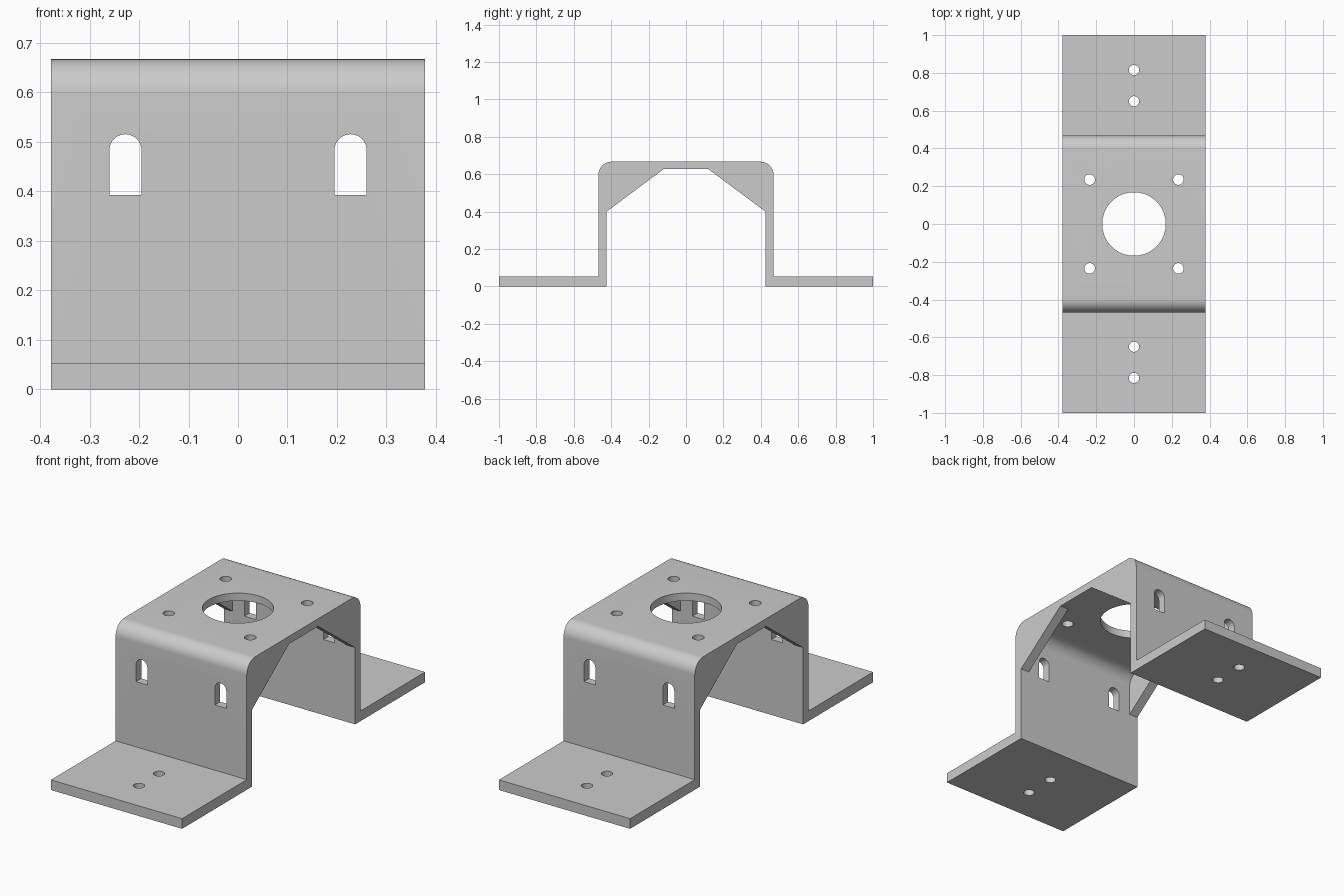
import bpy, bmesh
from math import sin, cos, pi

cube = bpy.data.objects.get("Cube")
if cube:
    bpy.data.objects.remove(cube, do_unlink=True)

HALF_W, TOP, FLANGE = 0.378, 0.667, 0.053
OUT, INN, CEIL = 0.468, 0.425, 0.627
RIB = 0.05

metal = bpy.data.materials.new("grey metal")
metal.use_nodes = True
grey = (0.6, 0.6, 0.6, 1)
metal.diffuse_color = grey
metal.node_tree.nodes["Principled BSDF"].inputs["Base Color"].default_value = grey


def prism(name, points, axis, start, end):
    """Extrude a 2D outline along an axis; the other two axes hold the outline."""
    bm = bmesh.new()
    def place(p):
        return {"x": (start, *p), "y": (p[0], start, p[1]), "z": (*p, start)}[axis]
    face = bm.faces.new([bm.verts.new(place(p)) for p in points])
    ext = bmesh.ops.extrude_face_region(bm, geom=[face])
    shift = [end - start if a == axis else 0 for a in "xyz"]
    bmesh.ops.translate(bm, vec=shift, verts=[v for v in ext["geom"] if isinstance(v, bmesh.types.BMVert)])
    bmesh.ops.recalc_face_normals(bm, faces=bm.faces)
    mesh = bpy.data.meshes.new(name)
    bm.to_mesh(mesh)
    bm.free()
    mesh.materials.append(metal)
    obj = bpy.data.objects.new(name, mesh)
    bpy.context.collection.objects.link(obj)
    return obj


def arc(cx, cy, r, a0, a1, n):
    return [(cx + r * cos(a0 + (a1 - a0) * i / n), cy + r * sin(a0 + (a1 - a0) * i / n)) for i in range(n + 1)]


def mirrored(half):
    """Complete a +y half outline with its mirror image."""
    return half + [(-y, z) for y, z in reversed(half)]


def circle(x, y, r, n=32):
    return arc(x, y, r, 0, 2 * pi, n)[:-1]


# Bent plate, solid below the bridge
R_OUT, R_IN = 0.07, 0.07
bracket = prism("bracket", mirrored(
    [(1, 0), (1, FLANGE), (OUT, FLANGE)] + arc(OUT - R_OUT, TOP - R_OUT, R_OUT, 0, pi / 2, 12)),
    "x", -HALF_W, HALF_W)

# Space under the bridge: sloped between the end ribs, rounded in the middle
cutters = [
    prism("rib_opening_cutter", mirrored([(INN, -0.1), (INN, 0.4), (0.12, CEIL)]), "x", -0.5, 0.5),
    prism("bend_opening_cutter", mirrored(
        [(INN, -0.05)] + arc(INN - R_IN, CEIL - R_IN, R_IN, 0, pi / 2, 12)),
        "x", RIB - HALF_W, HALF_W - RIB),
    prism("centre_hole_cutter", circle(0, 0, 0.168, 64), "z", 0.5, 0.8)]

# Screw holes and round-topped slots
for s in (-1, 1):
    for y in (0.65, 0.815):
        cutters.append(prism("flange_hole_cutter", circle(0, s * y, 0.027), "z", -0.1, 0.2))
    for t in (-1, 1):
        cutters.append(prism("top_hole_cutter", circle(s * 0.235, t * 0.235, 0.028), "z", 0.5, 0.8))
    x, r = s * 0.2275, 0.0325
    slot = [(x - r, 0.393), (x + r, 0.393)] + arc(x, 0.483, r, 0, pi, 16)
    cutters.append(prism("wall_slot_cutter", slot, "y", -0.7, 0.7))

for cutter in cutters:
    cutter.hide_render = True
    cutter.hide_set(True)
    mod = bracket.modifiers.new(cutter.name, "BOOLEAN")
    mod.operation, mod.solver, mod.object = "DIFFERENCE", "EXACT", cutter

# Bake the cuts, remove the helpers, and smooth the bends and holes
bpy.context.view_layer.update()
baked = bpy.data.meshes.new_from_object(bracket.evaluated_get(bpy.context.evaluated_depsgraph_get()))
bracket.modifiers.clear()
bracket.data = baked
for cutter in cutters:
    bpy.data.objects.remove(cutter, do_unlink=True)
bpy.ops.object.select_all(action="DESELECT")
bracket.select_set(True)
bpy.context.view_layer.objects.active = bracket
bpy.ops.object.shade_smooth_by_angle(angle=pi / 6)
